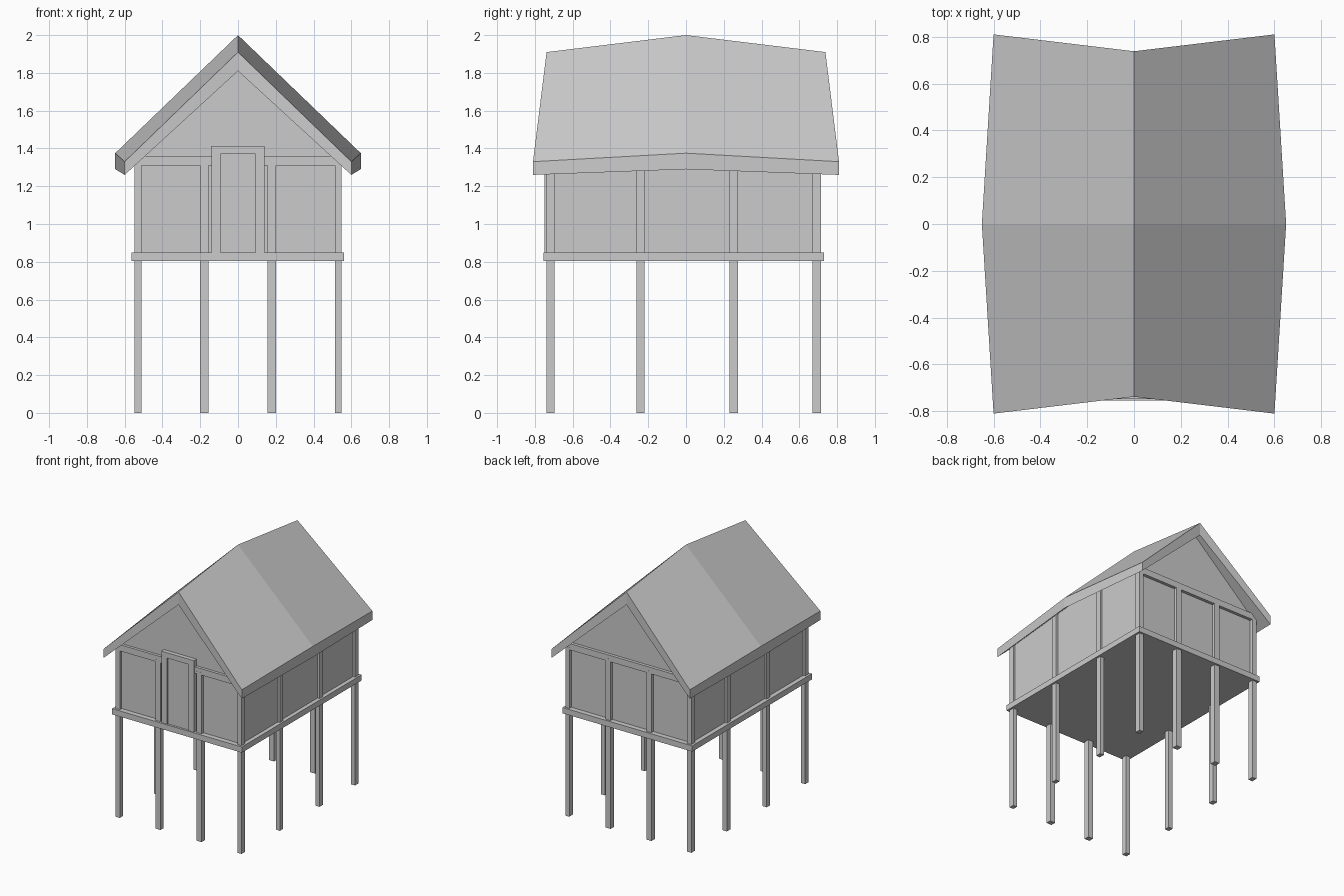
import bpy

if "Cube" in bpy.data.objects:
    bpy.data.objects.remove(bpy.data.objects["Cube"])


def mesh(name, verts, faces):
    me = bpy.data.meshes.new(name)
    me.from_pydata(verts, [], faces)
    me.update()
    ob = bpy.data.objects.new(name, me)
    bpy.context.collection.objects.link(ob)
    return ob


def loft(name, sections, caps):
    """Skin matching closed cross-sections; caps are index lists for the ends."""
    n = len(sections[0])
    verts = [p for s in sections for p in s]
    faces = []
    for k in range(len(sections) - 1):
        for i in range(n):
            j = (i + 1) % n
            faces.append((k * n + i, k * n + j, k * n + n + j, k * n + n + i))
    last = (len(sections) - 1) * n
    for c in caps:
        faces.append(tuple(reversed(c)))
        faces.append(tuple(last + i for i in c))
    # sections run from back to front, so sides and caps face outwards
    return mesh(name, verts, faces)


def box(name, x0, x1, y0, y1, z0, z1):
    ring = [(x0, z0), (x1, z0), (x1, z1), (x0, z1)]
    return loft(name, [[(x, y, z) for x, z in ring] for y in (y1, y0)], [(0, 1, 2, 3)])


# Roof: thick chevron, raised and widened at mid length, gables raked outwards at the eaves
def roof_section(half, low, eave, inner, ridge, y_eave, y_ridge):
    return [(half, y_eave, low), (half, y_eave, eave), (0, y_ridge, ridge),
            (-half, y_eave, eave), (-half, y_eave, low), (0, y_ridge, inner)]


roof = loft("roof", [
    roof_section(0.60, 1.26, 1.33, 1.81, 1.91, 0.81, 0.738),
    roof_section(0.65, 1.29, 1.375, 1.90, 2.00, 0, 0),
    roof_section(0.60, 1.26, 1.33, 1.81, 1.91, -0.81, -0.738),
], [(0, 1, 2, 5), (5, 2, 3, 4)])


# House body with gable walls reaching into the roof thickness
def wall_section(y, eave, apex):
    return [(-0.53, y, 0.84), (0.53, y, 0.84), (0.53, y, eave), (0, y, apex), (-0.53, y, eave)]


loft("house_walls", [wall_section(0.69, 1.36, 1.84),
                     wall_section(0, 1.43, 1.93),
                     wall_section(-0.715, 1.36, 1.84)], [(0, 1, 2, 3, 4)])

# Floor platform
box("floor", -0.565, 0.562, -0.755, 0.73, 0.805, 0.85)

# Stilts running up the walls, around the perimeter
xs = [(-0.547, -0.51), (-0.20, -0.157), (0.155, 0.20), (0.513, 0.547)]
ys = [(-0.738, -0.697), (-0.262, -0.22), (0.23, 0.275), (0.67, 0.715)]
for i, (x0, x1) in enumerate(xs):
    for j, (y0, y1) in enumerate(ys):
        if i in (0, 3) or j in (0, 3):
            top = 1.39 if j in (1, 2) else 1.33
            box(f"stilt_{i}_{j}", x0, x1, y0, y1, 0, top)

# Tie beams below the gables
box("front_beam", -0.54, 0.54, -0.737, -0.70, 1.31, 1.36)
box("back_beam", -0.54, 0.54, 0.675, 0.714, 1.31, 1.36)

# Door and its frame
for name, x0, x1 in (("left_jamb", -0.14, -0.092), ("right_jamb", 0.092, 0.14)):
    box(name, x0, x1, -0.748, -0.70, 0.85, 1.37)
box("door_header", -0.142, 0.14, -0.748, -0.70, 1.37, 1.412)
box("door", -0.093, 0.093, -0.738, -0.70, 0.85, 1.372)
